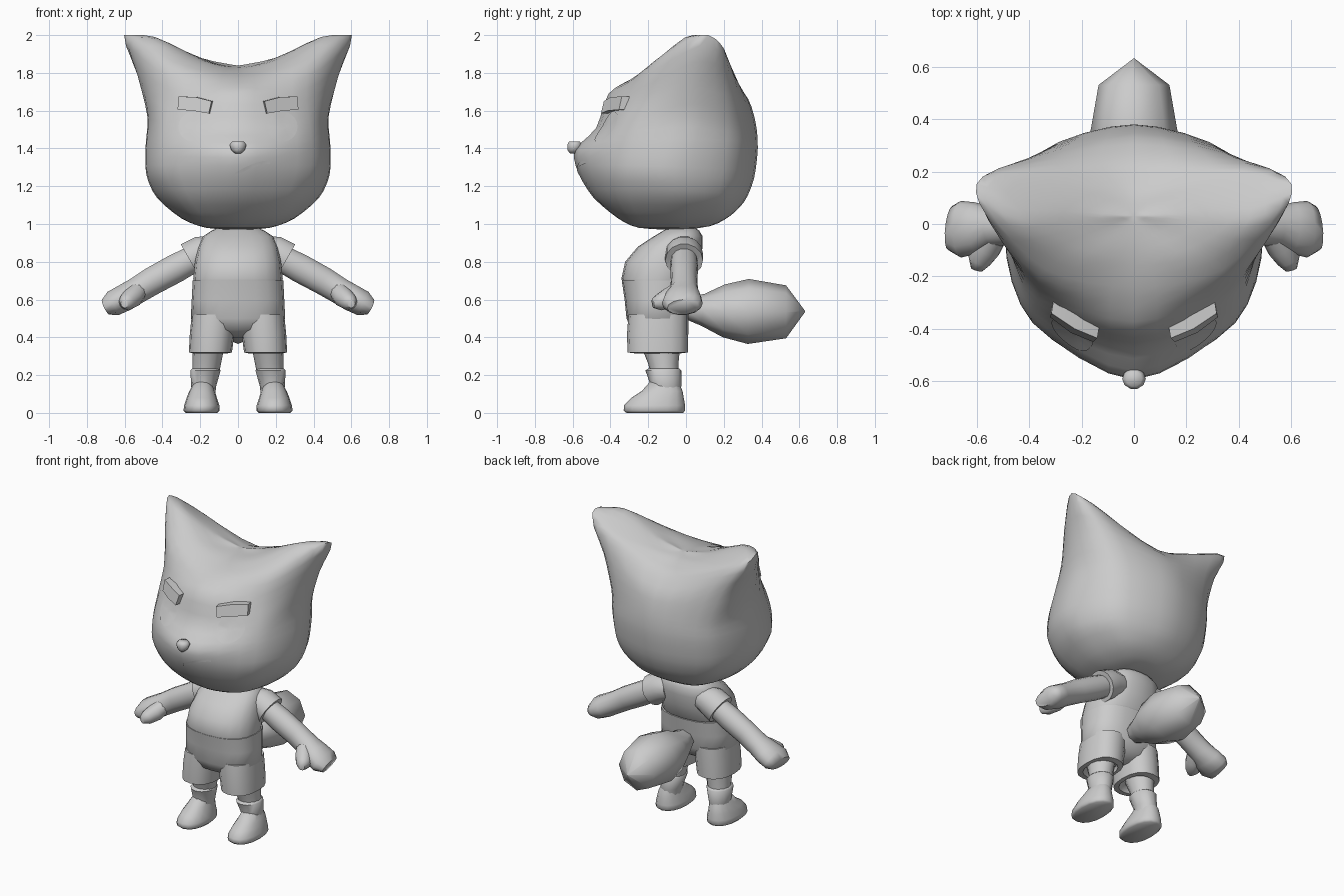
import bpy, bmesh, math
from mathutils import Vector
from mathutils.bvhtree import BVHTree

if "Cube" in bpy.data.objects:
    bpy.data.objects.remove(bpy.data.objects["Cube"])

grey = bpy.data.materials.new("plain grey")
grey.diffuse_color = (0.6, 0.6, 0.6, 1)
grey.use_nodes = True
grey.node_tree.nodes["Principled BSDF"].inputs["Base Color"].default_value = grey.diffuse_color


def finish(name, bm, mirror=False, angle=60):
    bmesh.ops.recalc_face_normals(bm, faces=bm.faces)
    mesh = bpy.data.meshes.new(name)
    bm.to_mesh(mesh)
    bm.free()
    mesh.materials.append(grey)
    ob = bpy.data.objects.new(name, mesh)
    bpy.context.collection.objects.link(ob)
    if mirror:
        ob.modifiers.new("Mirror", 'MIRROR')
    bpy.ops.object.select_all(action='DESELECT')
    ob.select_set(True)
    bpy.context.view_layer.objects.active = ob
    bpy.ops.object.shade_smooth_by_angle(angle=math.radians(angle))
    return ob


def skin(loops):
    """Closed skin over point loops, capped at both ends."""
    bm = bmesh.new()
    rows = [[bm.verts.new(p) for p in loop] for loop in loops]
    n = len(rows[0])
    for a, b in zip(rows, rows[1:]):
        for i in range(n):
            j = (i + 1) % n
            bm.faces.new((a[i], a[j], b[j], b[i]))
    bm.faces.new(rows[0])
    bm.faces.new(rows[-1])
    return bm


def oval(c, u, v, sides, power=1.0):
    c, u, v = Vector(c), Vector(u), Vector(v)
    out = []
    for i in range(sides):
        t = 2 * math.pi * i / sides
        a, b = math.cos(t), math.sin(t)
        out.append(c + u * math.copysign(abs(a) ** power, a) + v * math.copysign(abs(b) ** power, b))
    return out


def stack(name, rings, sides=16, power=1.0, mirror=False):
    """Upright body from rings of (z, centre x, half width, front y, back y)."""
    return finish(name, skin([oval((cx, (f + b) / 2, z), (rx, 0, 0), (0, (b - f) / 2, 0), sides, power)
                              for z, cx, rx, f, b in rings]), mirror)


def tube(name, rings, sides=12, mirror=False, side=Vector((0, 1, 0))):
    """Limb from rings of (centre, half width, half thickness)."""
    loops = []
    for i, (c, w, t) in enumerate(rings):
        d = Vector(rings[min(i + 1, len(rings) - 1)][0]) - Vector(rings[max(i - 1, 0)][0])
        u = (side - d * (side.dot(d) / d.length_squared)).normalized()
        loops.append(oval(c, u * w, d.cross(u).normalized() * t, sides))
    return finish(name, skin(loops), mirror)


def spline(a, b, c, d, t):
    m, n = (c - a) * 0.42, (d - b) * 0.42
    return (b * (2 * t**3 - 3 * t**2 + 1) + m * (t**3 - 2 * t**2 + t)
            + c * (3 * t**2 - 2 * t**3) + n * (t**3 - t**2))


# head with ears: each ring gives front, front side, side, back side, back
cage = [
    ((-.25, .98), (.12, -.19, .98), (.17, -.04, .98), (.12, .1, .985), (.13, .99)),
    ((-.36, 1.03), (.22, -.29, 1.03), (.30, -.05, 1.03), (.22, .18, 1.04), (.23, 1.04)),
    ((-.49, 1.14), (.32, -.36, 1.14), (.43, -.05, 1.14), (.31, .22, 1.13), (.31, 1.12)),
    ((-.57, 1.27), (.38, -.38, 1.27), (.485, -.06, 1.26), (.35, .25, 1.24), (.36, 1.24)),
    ((-.59, 1.39), (.39, -.36, 1.40), (.49, -.03, 1.40), (.36, .27, 1.40), (.38, 1.40)),
    ((-.475, 1.51), (.38, -.32, 1.53), (.48, .02, 1.57), (.36, .27, 1.53), (.37, 1.53)),
    ((-.41, 1.69), (.36, -.27, 1.66), (.53, .04, 1.78), (.43, .24, 1.74), (.33, 1.66)),
    ((-.28, 1.77), (.36, -.20, 1.83), (.59, .08, 2.0), (.53, .20, 1.93), (.24, 1.76)),
    ((-.16, 1.81), (.26, -.12, 1.88), (.44, .02, 1.99), (.33, .17, 1.89), (.16, 1.80)),
    ((-.07, 1.83), (.10, -.03, 1.845), (.2, .03, 1.88), (.1, .09, 1.84), (.1, 1.825)),
]
rings = [[Vector((0, -.05, .968))] * 8]
for f, fs, s, bs, b in cage:
    half = [Vector(p) for p in (fs, s, bs)]
    rings.append([Vector((0, *f)), *half, Vector((0, *b)),
                  *[Vector((-p.x, p.y, p.z)) for p in reversed(half)]])
rings.append([Vector((0, .03, 1.838))] * 8)
around = [[spline(r[i - 1], r[i], r[(i + 1) % 8], r[(i + 2) % 8], k / 4)
           for i in range(8) for k in range(4)] for r in rings]
loops, last = [], len(around) - 1
for i in range(last):
    for k in range(3):
        loops.append([spline(*p, k / 3) for p in zip(around[max(i - 1, 0)], around[i],
                                                     around[i + 1], around[min(i + 2, last)])])
loops.append(around[last])
bm = skin(loops)
bmesh.ops.remove_doubles(bm, verts=bm.verts, dist=0.0005)
for v in bm.verts:
    v.co.z = min(v.co.z, 2.0)
bmesh.ops.recalc_face_normals(bm, faces=bm.faces)
surface = BVHTree.FromBMesh(bm)
finish("head", bm)


def on_face(x, z, lift=.004):
    hit, normal = surface.ray_cast(Vector((x, -2, z)), Vector((0, 1, 0)))[:2]
    return hit + Vector((0, -lift, 0))


# eyes: thin discs laid on the face
bm = bmesh.new()
rows = [[bm.verts.new(on_face(.235 + r * math.cos(t * math.pi / 12), 1.515 + r * math.sin(t * math.pi / 12)))
         for t in range(24)] for r in (.02, .05, .08)]
bm.faces.new(rows[0])
for a, b in zip(rows, rows[1:]):
    for i in range(24):
        bm.faces.new((a[i - 1], a[i], b[i], b[i - 1]))
finish("eyes", bm, True)

# mouth: thin crooked strip
bm = bmesh.new()
pairs = []
for i in range(9):
    x = -.015 + .185 * i / 8
    z = 1.262 + .065 * math.sin(i / 8 * math.pi / 2)
    pairs.append([bm.verts.new(on_face(x, z + h)) for h in (-.009, .009)])
for a, b in zip(pairs, pairs[1:]):
    bm.faces.new((a[0], b[0], b[1], a[1]))
finish("mouth", bm)

# eyebrows: slanted blocks
bm = bmesh.new()
outline = [(.135, 1.65, -.405), (.22, 1.672, -.37), (.31, 1.675, -.31),
           (.315, 1.605, -.325), (.235, 1.60, -.385), (.15, 1.585, -.42)]
front = [bm.verts.new((x + .005, y - .03, z)) for x, z, y in outline]
back = [bm.verts.new((x - .01, y + .06, z)) for x, z, y in outline]
bm.faces.new(front)
bm.faces.new(back)
for i in range(6):
    bm.faces.new((front[i - 1], front[i], back[i], back[i - 1]))
finish("eyebrows", bm, True, 30)

# nose
stack("nose", [(1.373, 0, .015, -.615, -.575), (1.39, 0, .035, -.628, -.56), (1.42, 0, .045, -.63, -.55),
               (1.438, 0, .03, -.62, -.56)], 10)

# shirt and shorts
stack("shirt", [(.69, 0, .235, -.335, .03), (.71, 0, .237, -.342, .045), (.80, 0, .228, -.322, .075),
                (.88, 0, .21, -.255, .088), (.935, 0, .185, -.17, .088), (.965, 0, .14, -.12, .07),
                (.985, 0, .09, -.08, .04)], 20, .85)
stack("shorts_waist", [(.40, 0, .06, -.2, -.08), (.44, 0, .18, -.29, -.01), (.5, 0, .25, -.315, .015),
                       (.6, 0, .245, -.325, .03), (.70, 0, .24, -.34, .045)], 20, .8)
stack("shorts_legs", [(.345, .14, .08, -.25, -.04), (.315, .145, .09, -.27, -.03), (.32, .146, .114, -.31, .01),
                      (.42, .137, .118, -.312, .012), (.52, .125, .12, -.305, .012)], 16, .85, True)

# sleeves, arms and hands
tube("sleeves", [((.12, -.01, .86), .08, .08), ((.19, -.01, .845), .1, .095), ((.255, -.01, .808), .1, .1),
                 ((.25, -.01, .811), .075, .075)], 14, True)
tube("arms", [((.2, -.01, .835), .068, .07), ((.33, -.01, .765), .074, .078), ((.45, -.01, .7), .07, .076),
              ((.54, -.01, .645), .075, .072), ((.60, -.015, .61), .098, .073), ((.66, -.02, .58), .108, .07),
              ((.70, -.015, .56), .085, .045)], 14, True)
tube("thumbs", [((.53, -.04, .645), .05, .05), ((.56, -.09, .61), .055, .055), ((.59, -.14, .585), .045, .045),
                ((.6, -.175, .58), .022, .025)], 10, True, Vector((1, 0, 0)))

# legs, socks and shoes
stack("legs", [(.2, .172, .07, -.185, -.04), (.26, .165, .075, -.2, -.04), (.36, .155, .085, -.24, -.03)],
      12, 1, True)
stack("socks", [(.1, .18, .06, -.19, -.03), (.14, .182, .066, -.185, -.025), (.225, .172, .08, -.215, -.025),
                (.235, .172, .07, -.2, -.035)], 12, 1, True)
stack("shoes", [(0, .193, .085, -.315, -.015), (.012, .193, .096, -.33, -.005), (.04, .192, .093, -.328, -.005),
                (.08, .192, .08, -.29, -.012), (.115, .19, .068, -.235, -.018), (.165, .186, .045, -.19, -.04)],
      16, .9, True)

# tail
tube("tail", [((0, -.03, .56), .05, .05), ((0, .09, .545), .105, .085), ((0, .2, .54), .155, .14),
              ((0, .33, .537), .17, .172), ((0, .53, .535), .135, .14), ((0, .63, .537), .003, .003)],
     8, False, Vector((1, 0, 0)))
